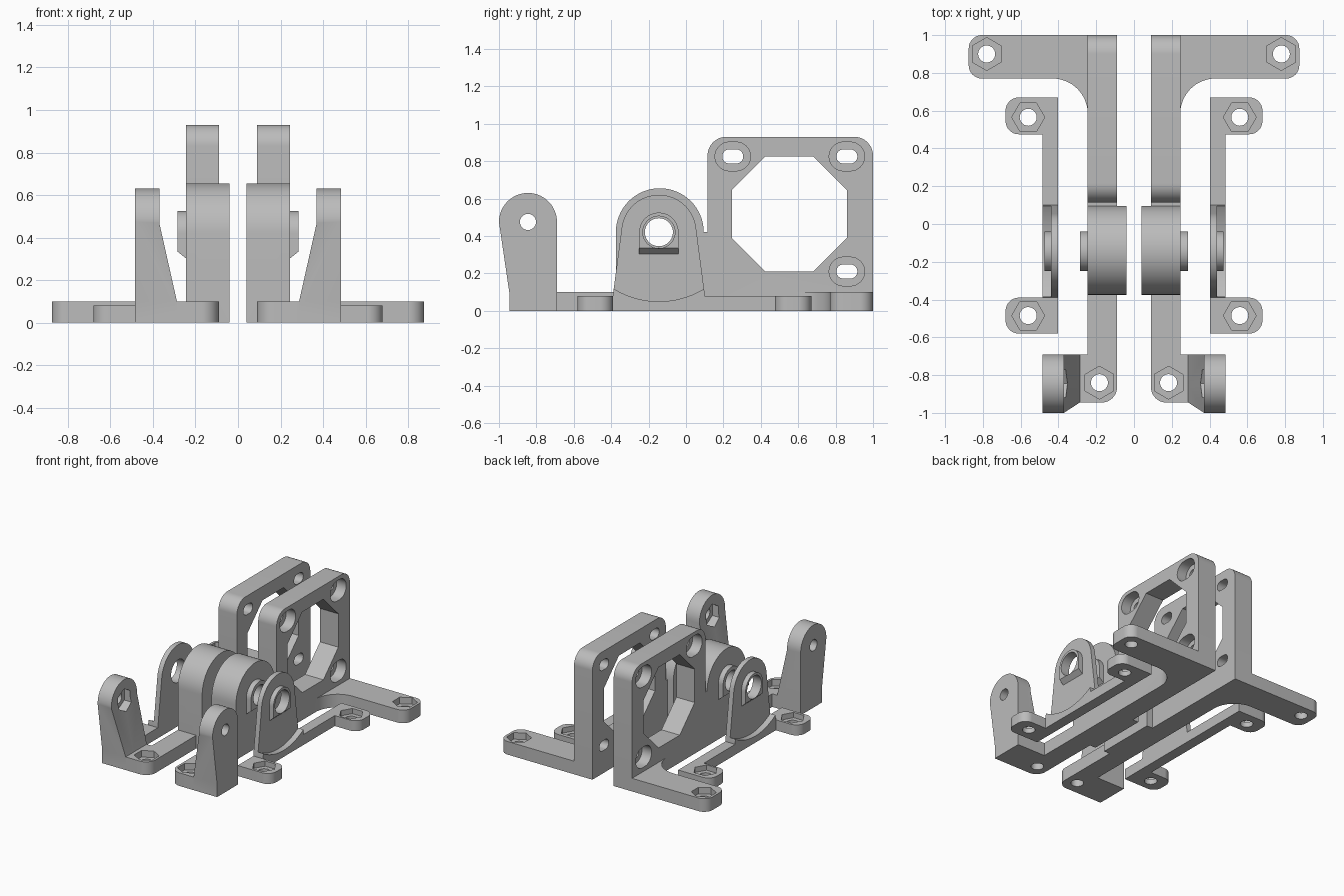
import bpy, bmesh, math
from math import sin, cos, pi, radians
from mathutils import Vector, Matrix

cube = bpy.data.objects.get("Cube")
if cube:
    bpy.data.objects.remove(cube, do_unlink=True)

GREY = (0.5, 0.5, 0.5, 1)
grey = bpy.data.materials.new("plain grey")
grey.use_nodes = True
grey.diffuse_color = GREY
grey.node_tree.nodes["Principled BSDF"].inputs["Base Color"].default_value = GREY


def rounded(points, steps=10):
    """Outline of (a, b, radius) corners with the corners filleted."""
    out = []
    n = len(points)
    for i, (a, b, r) in enumerate(points):
        p = Vector((a, b))
        if r == 0:
            out.append(p)
            continue
        u = (Vector(points[i - 1][:2]) - p).normalized()
        v = (Vector(points[(i + 1) % n][:2]) - p).normalized()
        half = u.angle(v) / 2
        centre = p + (u + v).normalized() * (r / sin(half))
        start = p + u * (r / math.tan(half)) - centre
        end = p + v * (r / math.tan(half)) - centre
        for k in range(steps + 1):
            t = k / steps
            d = (start * (1 - t) + end * t).normalized()
            out.append(centre + d * r)
    return out


def arc(a, b, r, start=0, end=180, steps=32):
    return [(a + r * cos(radians(start + (end - start) * k / steps)),
             b + r * sin(radians(start + (end - start) * k / steps)))
            for k in range(steps + 1)]


def ring(a, b, r, sides=40, turn=0.0):
    return [(a + r * cos(turn + 2 * pi * k / sides),
             b + r * sin(turn + 2 * pi * k / sides)) for k in range(sides)]


def slot(a, b, half, r):
    return arc(a + half, b, r, -90, 90, 16) + arc(a - half, b, r, 90, 270, 16)


def prism(name, outline, axis, lo, hi):
    place = {"x": lambda a, b, h: (h, a, b),
             "y": lambda a, b, h: (a, h, b),
             "z": lambda a, b, h: (a, b, h)}[axis]
    bm = bmesh.new()
    low = [bm.verts.new(place(a, b, lo)) for a, b in outline]
    high = [bm.verts.new(place(a, b, hi)) for a, b in outline]
    bm.faces.new(low)
    bm.faces.new(high)
    for i in range(len(low)):
        j = (i + 1) % len(low)
        bm.faces.new((low[i], low[j], high[j], high[i]))
    bmesh.ops.recalc_face_normals(bm, faces=bm.faces)
    mesh = bpy.data.meshes.new(name)
    bm.to_mesh(mesh)
    bm.free()
    mesh.materials.append(grey)
    obj = bpy.data.objects.new(name, mesh)
    bpy.context.collection.objects.link(obj)
    return obj


def combine(obj, other, operation):
    """Apply a boolean and remove the second body."""
    mod = obj.modifiers.new("join", "BOOLEAN")
    mod.object, mod.operation, mod.solver = other, operation, "EXACT"
    graph = bpy.context.evaluated_depsgraph_get()
    mesh = bpy.data.meshes.new_from_object(obj.evaluated_get(graph))
    obj.modifiers.clear()
    obj.data = mesh
    bpy.data.objects.remove(other, do_unlink=True)


def add(obj, *args):
    combine(obj, prism("body", *args), "UNION")


def cut(obj, *args):
    combine(obj, prism("cutter", *args), "DIFFERENCE")


def bolt(obj, x, y, floor, turn):
    """Through hole with a hexagonal nut pocket on top."""
    cut(obj, ring(x, y, 0.087, 6, turn), "z", floor, 0.2)
    cut(obj, ring(x, y, 0.045), "z", -0.1, 0.3)


AXLE = (-0.145, 0.42)


def boss(obj, lo, hi):
    """Arched axle boss with a chamfered underside."""
    y, z = AXLE
    body = prism("boss", arc(y, z, 0.105) + [(y - 0.105, 0.295), (y + 0.105, 0.295)],
                 "x", lo - 0.01, hi)
    for v in body.data.vertices:
        if v.co.z < 0.3 and v.co.x > lo:
            v.co.z += 0.04
    combine(obj, body, "UNION")


# Front lug with a sloping gusset and nut pocket
lug = prism("lug", arc(-0.845, 0.475, 0.155) + [(-0.945, 0.1), (-0.945, 0), (-0.69, 0)],
            "x", 0.285, 0.485)
cut(lug, [(0.2, 0.1), (0.287, 0.1), (0.37, 0.47), (0.37, 0.8), (0.2, 0.8)], "y", -1.2, -0.5)
cut(lug, ring(-0.845, 0.475, 0.085, 6, pi / 2), "x", 0.2, 0.42)
cut(lug, ring(-0.845, 0.475, 0.043), "x", 0.2, 0.6)

# Main bracket base with its front pad and rear arm
bracket = prism("left_bracket", rounded([
    (0.09, -0.945, 0.08), (0.485, -0.945, 0), (0.485, -0.69, 0), (0.245, -0.69, 0),
    (0.245, 0.77, 0.185), (0.875, 0.77, 0.07), (0.875, 1, 0.07), (0.09, 1, 0)]), "z", 0, 0.1)

# Upright frame with an octagonal window and countersunk slots
frame = prism("frame", rounded([
    (0, 0, 0), (1, 0, 0), (1, 0.93, 0.1), (0.115, 0.93, 0.1),
    (0.115, 0.42, 0), (0, 0.42, 0)]), "x", 0.09, 0.245)
cut(frame, ring(0.5525, 0.5175, 0.333, 8, pi / 8), "x", 0, 0.4)
for y, z in ((0.25, 0.825), (0.86, 0.825), (0.86, 0.21)):
    cut(frame, slot(y, z, 0.018, 0.077), "x", 0.165, 0.4)
    cut(frame, slot(y, z, 0.018, 0.038), "x", 0, 0.4)

# Round topped bearing block
block = prism("block", arc(-0.14, 0.42, 0.235) + [(-0.375, 0), (0.095, 0)], "x", 0.04, 0.245)
boss(block, 0.245, 0.285)

for part in (frame, block, lug):
    combine(bracket, part, "UNION")
cut(bracket, ring(*AXLE, 0.075), "x", -0.1, 0.6)
bolt(bracket, 0.183, -0.84, 0.05, pi / 2)
bolt(bracket, 0.78, 0.9, 0.05, pi / 2)

# Outer rail with rounded ears
rail = prism("left_rail", rounded([
    (0.403, -0.58, 0), (0.68, -0.58, 0.07), (0.68, -0.39, 0.07), (0.485, -0.39, 0),
    (0.485, 0.475, 0), (0.68, 0.475, 0.07), (0.68, 0.67, 0.07), (0.403, 0.67, 0)]),
    "z", 0, 0.08)
# Axle support plate, scooped thin on its outer side
add(rail, arc(-0.145, 0.42, 0.2, 7, 173) + [(-0.39, 0.09), (-0.39, 0), (0.1, 0), (0.1, 0.09)],
    "x", 0.403, 0.485)
cut(rail, ring(-0.145, 0.514, 0.464, 96), "x", 0.44, 0.6)
boss(rail, 0.44, 0.475)
cut(rail, ring(*AXLE, 0.086), "x", 0.2, 0.6)
for y in (0.565, -0.485):
    bolt(rail, 0.56, y, 0.04, 0)

# Mirrored copies and shading
parts = [bracket, rail]
for obj in list(parts):
    mesh = obj.data.copy()
    mesh.transform(Matrix.Diagonal((-1, 1, 1, 1)))
    mesh.flip_normals()
    twin = bpy.data.objects.new(obj.name.replace("left", "right"), mesh)
    bpy.context.collection.objects.link(twin)
    parts.append(twin)

bpy.ops.object.select_all(action="DESELECT")
for obj in parts:
    obj.select_set(True)
bpy.context.view_layer.objects.active = parts[0]
bpy.ops.object.shade_smooth_by_angle(angle=radians(30))
